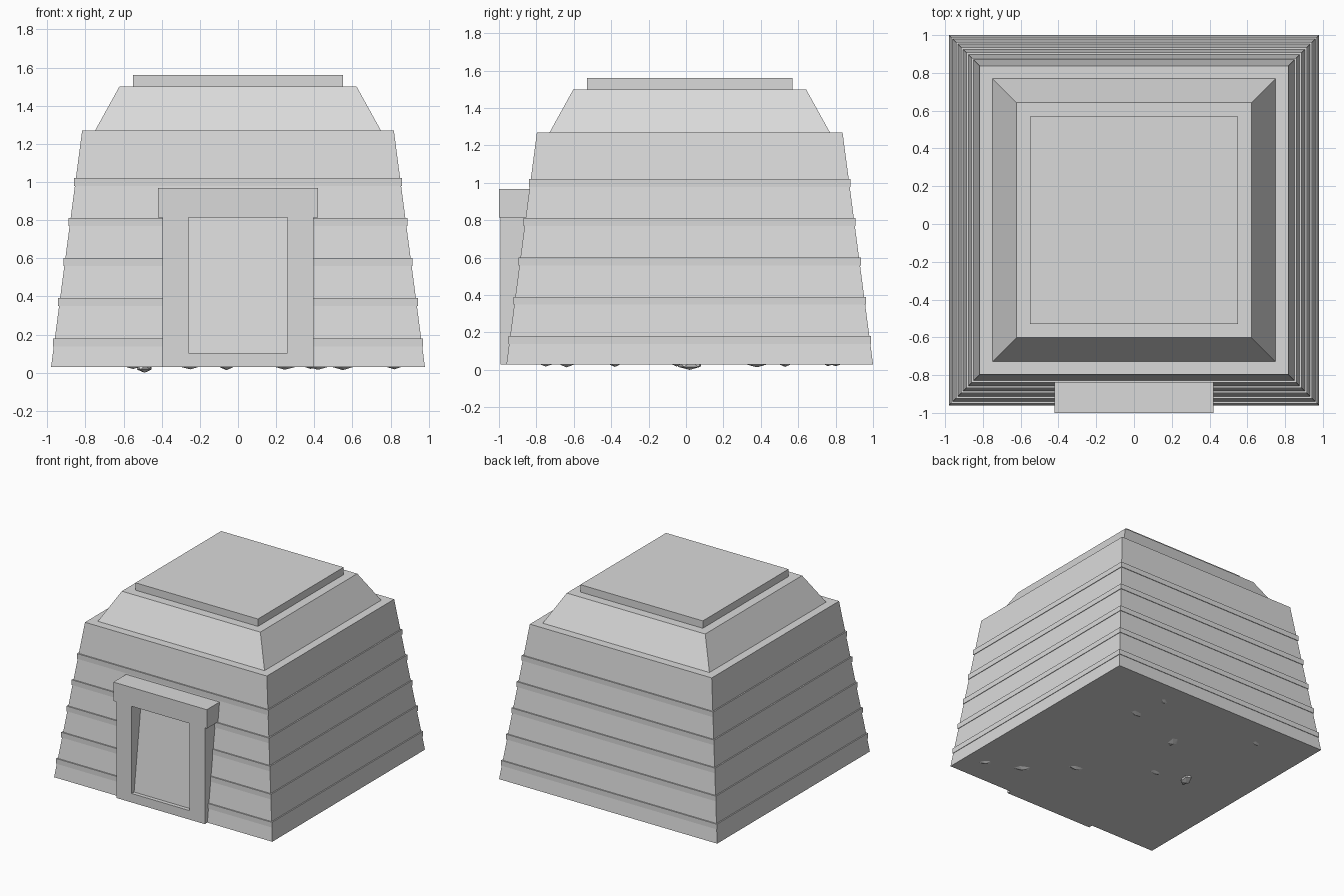
import bpy, bmesh, math, random
from mathutils import Vector

if "Cube" in bpy.data.objects:
    bpy.data.objects.remove(bpy.data.objects["Cube"])

random.seed(4)
CY = 0.02  # centre of the tower in y

stone = bpy.data.materials.new("light_grey_stone")
stone.diffuse_color = (0.7, 0.7, 0.7, 1)
stone.use_nodes = True
stone.node_tree.nodes["Principled BSDF"].inputs["Base Color"].default_value = stone.diffuse_color


def finish(name, bm):
    bmesh.ops.recalc_face_normals(bm, faces=bm.faces)
    me = bpy.data.meshes.new(name)
    bm.to_mesh(me)
    bm.free()
    me.materials.append(stone)
    ob = bpy.data.objects.new(name, me)
    bpy.context.collection.objects.link(ob)
    return ob


def block(name, z0, z1, low, high):
    """Six-sided block; low / high are (x0, x1, y0, y1) at z0 / z1."""
    bm = bmesh.new()
    bmesh.ops.create_cube(bm, size=1)
    for v in bm.verts:
        x0, x1, y0, y1 = high if v.co.z > 0 else low
        v.co = Vector((x1 if v.co.x > 0 else x0,
                       y1 if v.co.y > 0 else y0,
                       z1 if v.co.z > 0 else z0))
    return finish(name, bm)


def square(h):
    return (-h, h, CY - h, CY + h)


# Tapered walls, sloped roof and flat cap
block("tower_walls", 0.03, 1.27, square(0.98), square(0.817))
block("sloped_roof", 1.265, 1.5, square(0.752), square(0.622))
block("roof_cap", 1.49, 1.56, square(0.55), square(0.55))

# Raised horizontal bands around the walls
for i in range(5):
    z, h = 0.16 + 0.21 * i, 0.97 - 0.0275 * i
    block(f"wall_band_{i + 1}", z - 0.021, z + 0.021, square(h), square(h))

# Doorway: posts, lintel, sill and leaning door panel
for side, x0, x1 in (("left", -0.397, -0.26), ("right", 0.26, 0.397)):
    r = (x0, x1, -0.993, -0.8)
    block(f"door_post_{side}", 0.03, 0.82, r, r)
r = (-0.42, 0.42, -1.0, -0.8)
block("door_lintel", 0.815, 0.968, r, r)
r = (-0.26, 0.26, -0.993, -0.9)
block("door_sill", 0.03, 0.103, r, r)
block("door_panel", 0.1, 0.82, (-0.26, 0.26, -0.962, -0.9), (-0.26, 0.26, -0.869, -0.8))

# Small stones poking out under the base: x, y, lowest z
stones = [(0.38, 0.80, 0.02), (0.42, 0.53, 0.016), (-0.06, 0.38, 0.014),
          (-0.55, 0.76, 0.02), (-0.25, -0.05, 0.018), (-0.49, 0.02, 0.0),
          (0.245, -0.38, 0.016), (0.55, -0.64, 0.014), (0.82, -0.75, 0.018)]
for i, (x, y, low) in enumerate(stones):
    bm = bmesh.new()
    bmesh.ops.create_icosphere(bm, subdivisions=1, radius=1)
    a = random.uniform(0, math.pi)
    for v in bm.verts:
        px, py = v.co.x * 0.075, v.co.y * 0.04
        v.co = Vector((x + px * math.cos(a) - py * math.sin(a),
                       y + px * math.sin(a) + py * math.cos(a),
                       low + (v.co.z + 1) * 0.03))
    finish(f"base_stone_{i + 1}", bm)
